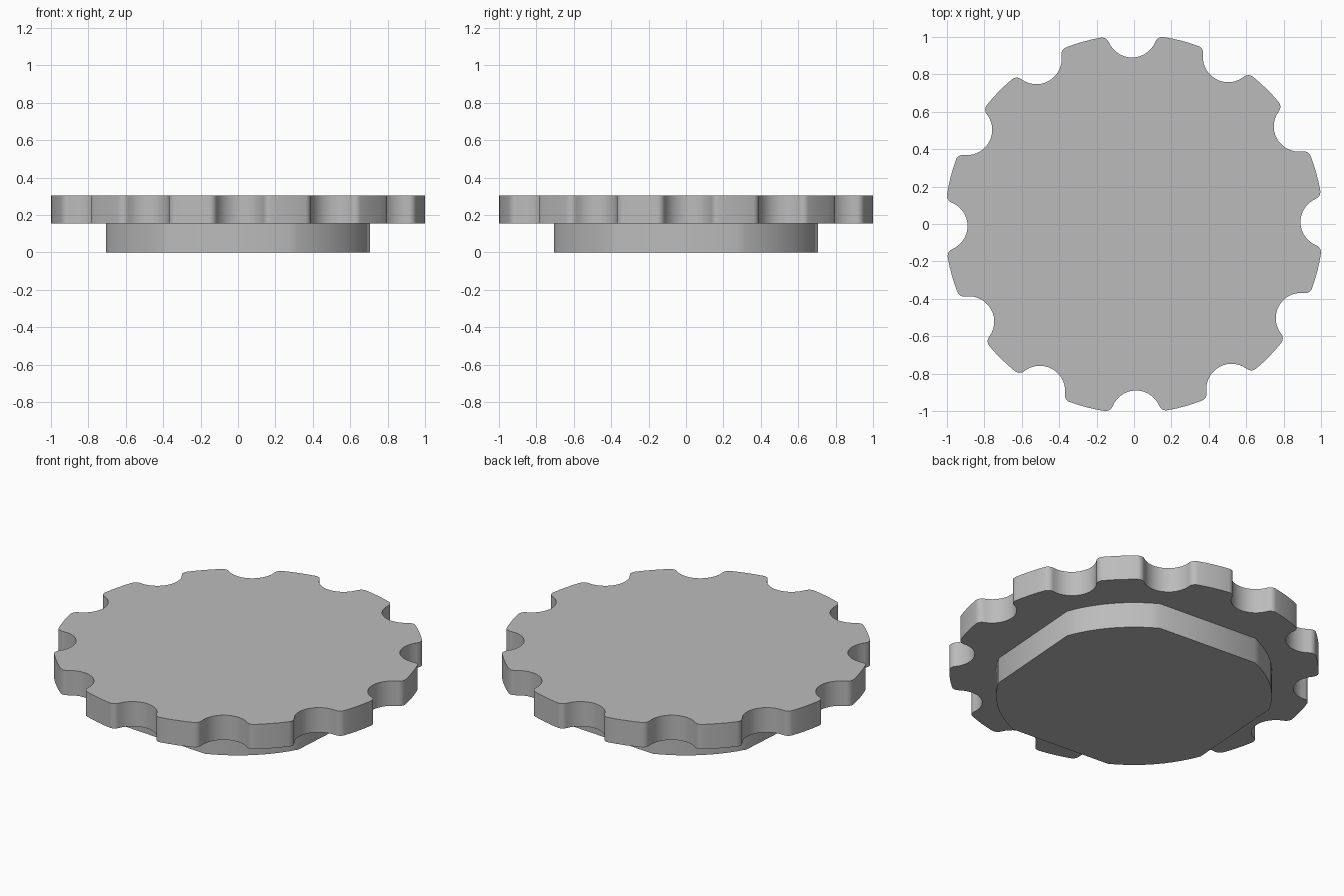
import bpy
import bmesh
from math import sin, cos, pi, radians, acos, atan2, hypot

cube = bpy.data.objects.get("Cube")
if cube:
    bpy.data.objects.remove(cube)

# One plain grey for the whole knob
grey = bpy.data.materials.new("plain_grey")
grey.use_nodes = True
colour = (0.5, 0.5, 0.5, 1)
grey.diffuse_color = colour
grey.node_tree.nodes["Principled BSDF"].inputs["Base Color"].default_value = colour


def arc(cx, cy, r, a0, a1, steps):
    """Points along an arc, both ends included."""
    angles = [a0 + (a1 - a0) * i / steps for i in range(steps + 1)]
    return [(cx + r * cos(a), cy + r * sin(a)) for a in angles]


def repeat_round(points, count, offset):
    """Copy a run of outline points around the axis."""
    outline = []
    for k in range(count):
        t = offset + 2 * pi * k / count
        outline += [(x * cos(t) - y * sin(t), x * sin(t) + y * cos(t)) for x, y in points]
    return outline


def extrude_outline(name, outline, z0, z1):
    bm = bmesh.new()
    base = bm.faces.new([bm.verts.new((x, y, z0)) for x, y in outline])
    top = bmesh.ops.extrude_face_region(bm, geom=[base], use_keep_orig=True)["geom"]
    moved = [v for v in top if isinstance(v, bmesh.types.BMVert)]
    bmesh.ops.translate(bm, verts=moved, vec=(0, 0, z1 - z0))
    bmesh.ops.recalc_face_normals(bm, faces=bm.faces)
    mesh = bpy.data.meshes.new(name)
    bm.to_mesh(mesh)
    bm.free()
    obj = bpy.data.objects.new(name, mesh)
    bpy.context.collection.objects.link(obj)
    mesh.materials.append(grey)
    bpy.ops.object.select_all(action='DESELECT')
    obj.select_set(True)
    bpy.context.view_layer.objects.active = obj
    bpy.ops.object.shade_smooth_by_angle(angle=radians(30))
    return obj


# Grip wheel: twelve round finger notches with filleted corners
rim, notch, fillet, notch_at, teeth = 1.012, 0.135, 0.04, 1.025, 12
inner = rim - fillet
spread = acos((inner**2 + notch_at**2 - (notch + fillet)**2) / (2 * inner * notch_at))
fx, fy = inner * cos(spread), inner * sin(spread)
turn = atan2(fy, fx - notch_at)          # notch centre towards fillet centre
cut = arc(notch_at, 0, notch, 2 * pi - turn, turn, 14)
corner = arc(fx, fy, fillet, turn - pi, spread, 6)[1:]
crest = arc(0, 0, rim, spread, 2 * pi / teeth - spread, 4)[1:]
entry = [(x, -y) for x, y in reversed(corner)]
# the entry corner starts where the previous crest ends
section = entry[1:] + cut + corner + crest
extrude_outline("grip_wheel", repeat_round(section, teeth, radians(0.6)), 0.155, 0.305)

# Hub: a disc with four flats, turned slightly
flat, half = 0.685, 0.32
radius, start = hypot(flat, half), atan2(half, flat)
hub_arc = arc(0, 0, radius, start, pi / 2 - start, 10)
extrude_outline("hub", repeat_round(hub_arc, 4, radians(-4)), 0, 0.155)
